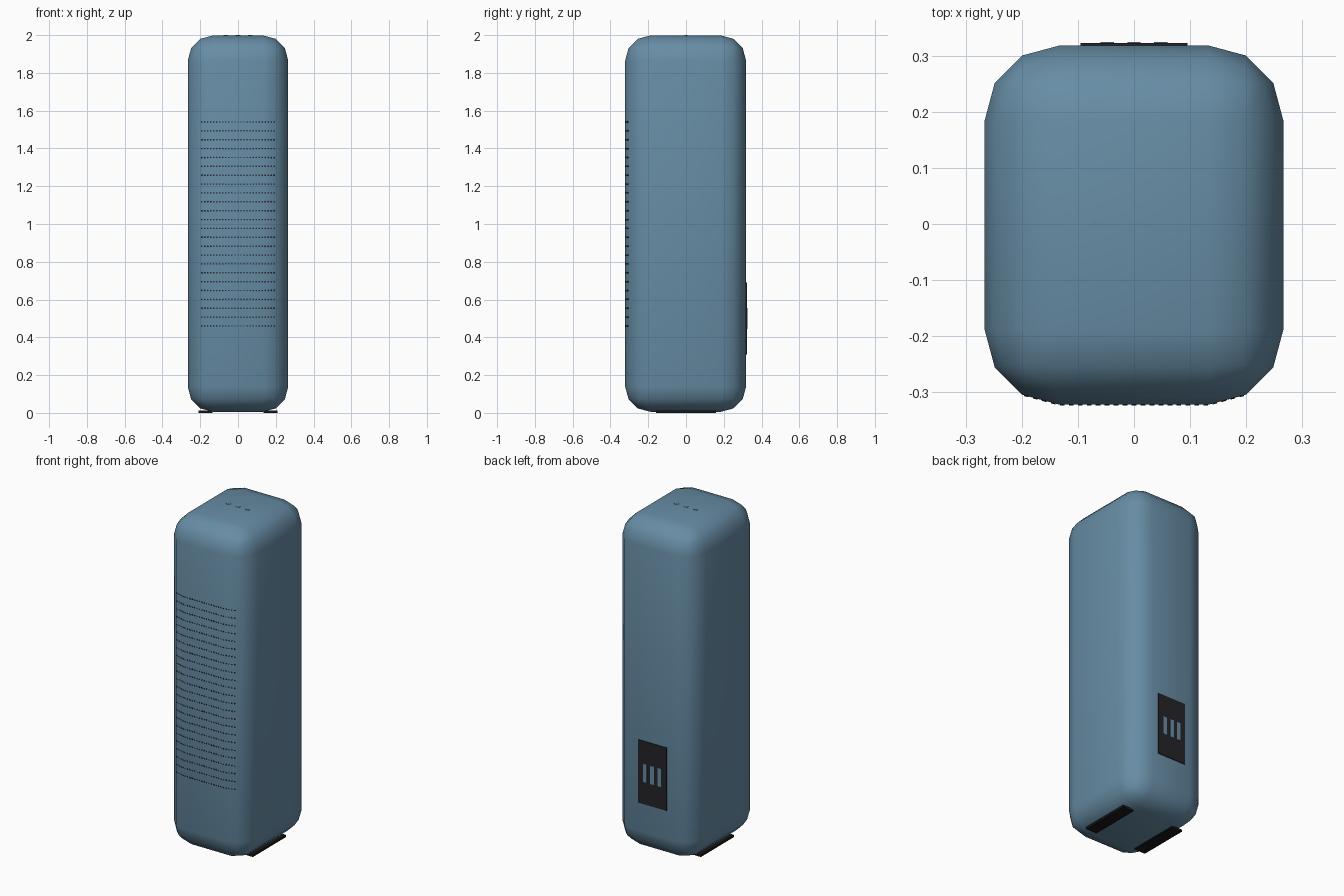
import bpy, bmesh, math
from mathutils import Matrix, Vector

if "Cube" in bpy.data.objects:
    bpy.data.objects.remove(bpy.data.objects["Cube"])


def material(name, rgb):
    m = bpy.data.materials.new(name)
    m.diffuse_color = (*rgb, 1)
    m.use_nodes = True
    m.node_tree.nodes["Principled BSDF"].inputs["Base Color"].default_value = m.diffuse_color
    return m


BLUE = material("slate blue", (0.135, 0.265, 0.375))
DARK = material("charcoal", (0.018, 0.017, 0.020))
BLACK = material("rubber black", (0.009, 0.009, 0.011))


def finish(name, bm, mat):
    mesh = bpy.data.meshes.new(name)
    bm.to_mesh(mesh)
    bm.free()
    mesh.materials.append(mat)
    ob = bpy.data.objects.new(name, mesh)
    bpy.context.collection.objects.link(ob)
    return ob


def box(name, lo, hi, mat, bevel=0, segments=3):
    lo, hi = Vector(lo), Vector(hi)
    bm = bmesh.new()
    bmesh.ops.create_cube(bm, size=1, matrix=Matrix.Translation((lo + hi) / 2)
                          @ Matrix.Diagonal((*(hi - lo), 1)))
    if bevel:
        bmesh.ops.bevel(bm, geom=bm.edges[:], offset=bevel, segments=segments,
                        profile=0.5, affect='EDGES')
    return finish(name, bm, mat)


# Rounded tower housing
HALF_X, FRONT, BACK, RADIUS = 0.266, -0.322, 0.318, 0.133
body = box("housing", (-HALF_X, FRONT, 0.006), (HALF_X, BACK, 1.998), BLUE, RADIUS)
bpy.context.view_layer.objects.active = body
body.select_set(True)
bpy.ops.object.shade_smooth_by_angle(angle=math.radians(50))
body.select_set(False)

# Speaker grille: rows of small dark dots following the front surface
ROWS, COLS = 24, 25
flat = HALF_X - RADIUS
slope = math.tan(math.radians(15))
bm = bmesh.new()
for r in range(ROWS):
    z = 0.46 + 1.08 * r / (ROWS - 1)
    for c in range(COLS):
        x = -0.192 + 0.384 * c / (COLS - 1)
        over = max(0, abs(x) - flat)
        tilt = math.radians(15) * (1 if x > 0 else -1) if over else 0
        place = (Matrix.Translation((x, FRONT + over * slope, z))
                 @ Matrix.Rotation(tilt, 4, 'Z') @ Matrix.Rotation(math.pi / 2, 4, 'X'))
        bmesh.ops.create_cone(bm, cap_ends=True, segments=8, radius1=0.0042,
                              radius2=0.0042, depth=0.003, matrix=place)
finish("grille_dots", bm, DARK)

# Rear connection panel with three raised sockets
box("rear_panel", (-0.095, BACK - 0.004, 0.31), (0.095, 0.3225, 0.69), DARK)
for i in (-1, 0, 1):
    box(f"rear_socket_{i + 2}", (i * 0.048 - 0.012, BACK, 0.445),
        (i * 0.048 + 0.012, 0.3245, 0.555), BLUE)

# Three small control buttons on the top
for i in (-1, 0, 1):
    box(f"top_button_{i + 2}", (i * 0.064 - 0.012, -0.0075, 1.99),
        (i * 0.064 + 0.012, 0.0075, 2.0), BLUE)

# Two rubber feet running front to back
for side, x in (("left", -0.173), ("right", 0.173)):
    box(f"foot_{side}", (x - 0.037, -0.158, 0), (x + 0.037, 0.158, 0.013), BLACK)
